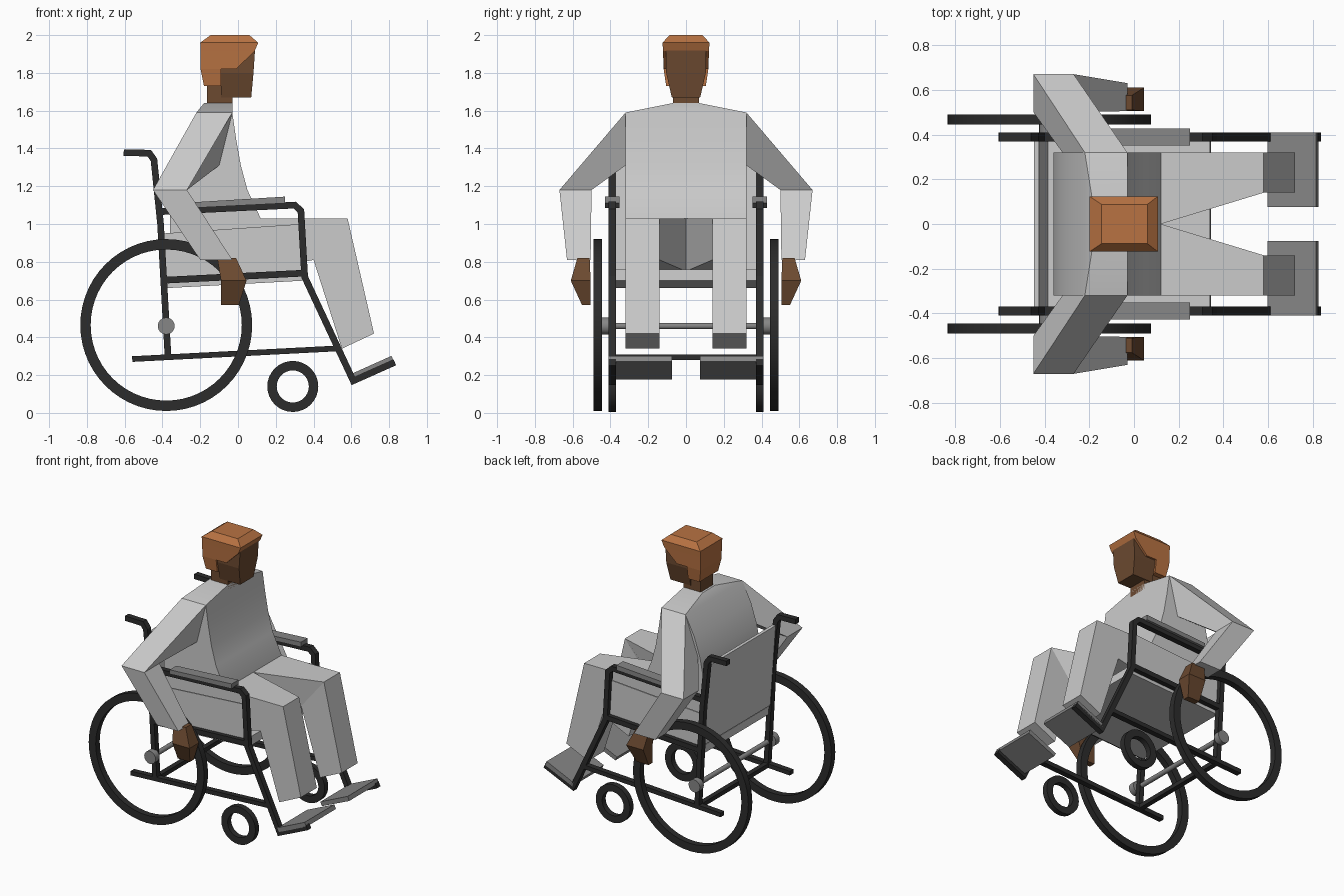
import bpy, bmesh, math
from mathutils import Vector

cube = bpy.data.objects.get("Cube")
if cube:
    bpy.data.objects.remove(cube, do_unlink=True)


def material(name, rgb):
    m = bpy.data.materials.new(name)
    m.use_nodes = True
    m.diffuse_color = (*rgb, 1)
    m.node_tree.nodes["Principled BSDF"].inputs["Base Color"].default_value = (*rgb, 1)
    return m


cloth = material("light_grey_cloth", (0.6, 0.6, 0.6))
padding = material("mid_grey", (0.24, 0.24, 0.24))
metal = material("dark_frame", (0.025, 0.025, 0.025))
skin = material("brown_skin", (0.15, 0.068, 0.03))
hair_mat = material("copper_hair", (0.48, 0.17, 0.055))


def loft(name, sections, mat, paired=False, closed=False, smooth=False):
    """Skin a row of equal-sized point loops; paired parts are mirrored across y."""
    bm = bmesh.new()
    loops = [[bm.verts.new(p) for p in s] for s in sections]
    n = len(loops[0])
    pairs = list(zip(loops, loops[1:]))
    if closed:
        pairs.append((loops[-1], loops[0]))
    else:
        bm.faces.new(loops[0])
        bm.faces.new(loops[-1])
    for a, b in pairs:
        for i in range(n):
            j = (i + 1) % n
            bm.faces.new((a[i], a[j], b[j], b[i]))
    bmesh.ops.recalc_face_normals(bm, faces=bm.faces)
    mesh = bpy.data.meshes.new(name)
    bm.to_mesh(mesh)
    bm.free()
    mesh.materials.append(mat)
    obj = bpy.data.objects.new(name, mesh)
    bpy.context.collection.objects.link(obj)
    if paired:
        mod = obj.modifiers.new("Mirror", 'MIRROR')
        mod.use_axis = (False, True, False)
        mod.use_mirror_merge = False
    if smooth:
        bpy.ops.object.select_all(action='DESELECT')
        obj.select_set(True)
        bpy.context.view_layer.objects.active = obj
        bpy.ops.object.shade_smooth_by_angle(angle=math.radians(35))
    return obj


def level(z, x0, x1, y0, y1):
    """Horizontal rectangle at height z."""
    return [(x0, y0, z), (x1, y0, z), (x1, y1, z), (x0, y1, z)]


def plate(name, profile, y0, y1, mat, paired=False):
    """Side profile (x, z) extruded from y0 to y1."""
    return loft(name, [[(x, y, z) for x, z in profile] for y in (y0, y1)], mat, paired)


def bar(name, path, mat=metal, y=0.39, w=0.035, depth=0.04):
    """Square tube following an (x, z) path with mitred corners, on both sides."""
    pts = [Vector(p) for p in path]
    sections = []
    for i, p in enumerate(pts):
        d0 = (p - pts[max(i - 1, 0)]).normalized()
        d1 = (pts[min(i + 1, len(pts) - 1)] - p).normalized()
        t = (d0 + d1).normalized()
        ref = d1 if d1.length else d0
        o = Vector((-t.y, t.x)) * (w / 2 / max(t.dot(ref), 0.5))
        a, b = p + o, p - o
        lo, hi = y - depth / 2, y + depth / 2
        sections.append([(a.x, lo, a.y), (a.x, hi, a.y), (b.x, hi, b.y), (b.x, lo, b.y)])
    return loft(name, sections, mat, True)


def wheel(name, cx, cz, r_in, r_out, y0, y1, segments):
    """Open tyre ring around the y axis."""
    sections = []
    for i in range(segments):
        a = math.tau * i / segments
        c, s = math.cos(a), math.sin(a)
        sections.append([(cx + r * c, y, cz + r * s)
                         for r, y in ((r_in, y0), (r_out, y0), (r_out, y1), (r_in, y1))])
    return loft(name, sections, metal, True, closed=True, smooth=True)


def rod(name, cx, cz, r, y0, y1, mat, paired=False, n=16):
    """Round rod along y."""
    circle = [(cx + r * math.cos(math.tau * i / n), cz + r * math.sin(math.tau * i / n))
              for i in range(n)]
    obj = loft(name, [[(x, y, z) for x, z in circle] for y in (y0, y1)], mat, paired, smooth=True)
    return obj


# Wheels, axle and hubs
wheel("rear_wheels", -0.38, 0.465, 0.4, 0.455, 0.445, 0.49, 56)
wheel("front_casters", 0.29, 0.14, 0.085, 0.135, 0.37, 0.41, 32)
rod("rear_axle", -0.38, 0.46, 0.017, -0.43, 0.43, padding)
rod("wheel_hubs", -0.38, 0.46, 0.045, 0.405, 0.45, padding, True)

# Frame tubes
bar("back_posts", [(-0.37, 0.29), (-0.41, 1.0), (-0.445, 1.34), (-0.47, 1.375), (-0.605, 1.378)])
bar("arm_and_leg_tubes", [(-0.42, 1.065), (0.3, 1.1), (0.333, 1.07), (0.353, 0.72),
                          (0.61, 0.17), (0.83, 0.268)])
bar("seat_tubes", [(-0.4, 0.702), (0.353, 0.74)])
bar("lower_tubes", [(-0.56, 0.285), (0.54, 0.342)], w=0.03)
plate("rear_cross_tube", [(-0.39, 0.28), (-0.355, 0.28), (-0.355, 0.31), (-0.39, 0.31)],
      -0.38, 0.38, metal)

# Upholstery and rests
plate("seat", [(-0.39, 0.66), (0.345, 0.7), (0.34, 0.76), (-0.395, 0.72)], -0.375, 0.375, cloth)
plate("backrest", [(-0.405, 0.73), (-0.385, 0.73), (-0.425, 1.31), (-0.448, 1.31)],
      -0.38, 0.38, cloth)
plate("side_guards", [(-0.395, 0.7), (0.345, 0.73), (0.335, 1.0), (-0.395, 0.95)],
      0.37, 0.38, cloth, True)
plate("armrest_pads", [(-0.24, 1.085), (0.25, 1.11), (0.25, 1.145), (-0.24, 1.115)],
      0.352, 0.428, padding, True)
plate("footplates", [(0.61, 0.178), (0.825, 0.272), (0.813, 0.302), (0.597, 0.205)],
      0.075, 0.41, padding, True)

# Torso: height, back, front, half width
torso_levels = [(0.95, -0.36, 0.12, 0.32), (1.03, -0.36, 0.12, 0.32), (1.18, -0.36, 0.05, 0.32),
                (1.31, -0.335, 0.015, 0.32), (1.45, -0.29, -0.01, 0.32),
                (1.59, -0.22, -0.03, 0.32), (1.64, -0.18, -0.03, 0.07)]
loft("torso", [level(z, b, f, -w, w) for z, b, f, w in torso_levels], cloth, smooth=True)


# Legs: upper and lower edge point, inner and outer side
def leg_section(top, bottom, inner, outer=0.32):
    return [(top[0], inner, top[1]), (top[0], outer, top[1]),
            (bottom[0], outer, bottom[1]), (bottom[0], inner, bottom[1])]


loft("legs", [leg_section((-0.36, 1.03), (-0.36, 0.71), 0),
              leg_section((0.12, 1.03), (0.12, 0.75), 0),
              leg_section((0.58, 1.03), (0.4, 0.81), 0.14),
              leg_section((0.72, 0.42), (0.55, 0.34), 0.14)], cloth, True)

# Arms and hands
shoulder = [(-0.22, 0.32, 1.59), (-0.03, 0.32, 1.59), (-0.1, 0.32, 1.31), (-0.32, 0.32, 1.31)]
elbow = level(1.18, -0.45, -0.27, 0.67, 0.5)
wrist = level(0.81, -0.2, -0.03, 0.63, 0.505)
loft("arms", [shoulder, elbow, wrist], cloth, True)
loft("hands", [level(0.82, -0.11, -0.01, 0.51, 0.575), level(0.7, -0.09, 0.045, 0.505, 0.61),
               level(0.57, -0.09, 0.005, 0.505, 0.55)], skin, True)

# Neck, face and hair
loft("neck", [level(1.6, -0.165, -0.03, -0.07, 0.07), level(1.78, -0.165, -0.03, -0.07, 0.07)], skin)
loft("face", [level(1.67, -0.09, 0.07, -0.075, 0.075), level(1.8, -0.09, 0.082, -0.105, 0.105),
              level(1.95, -0.09, 0.092, -0.105, 0.105)], skin)
loft("hair_back", [level(1.73, -0.18, -0.09, -0.105, 0.105),
                   level(1.82, -0.198, -0.09, -0.118, 0.118)], hair_mat)
loft("hair_top", [level(1.82, -0.198, -0.01, -0.118, 0.118),
                  level(1.915, -0.198, 0.088, -0.122, 0.122),
                  level(1.96, -0.2, 0.107, -0.124, 0.124),
                  level(2.0, -0.145, 0.06, -0.088, 0.088)], hair_mat)
